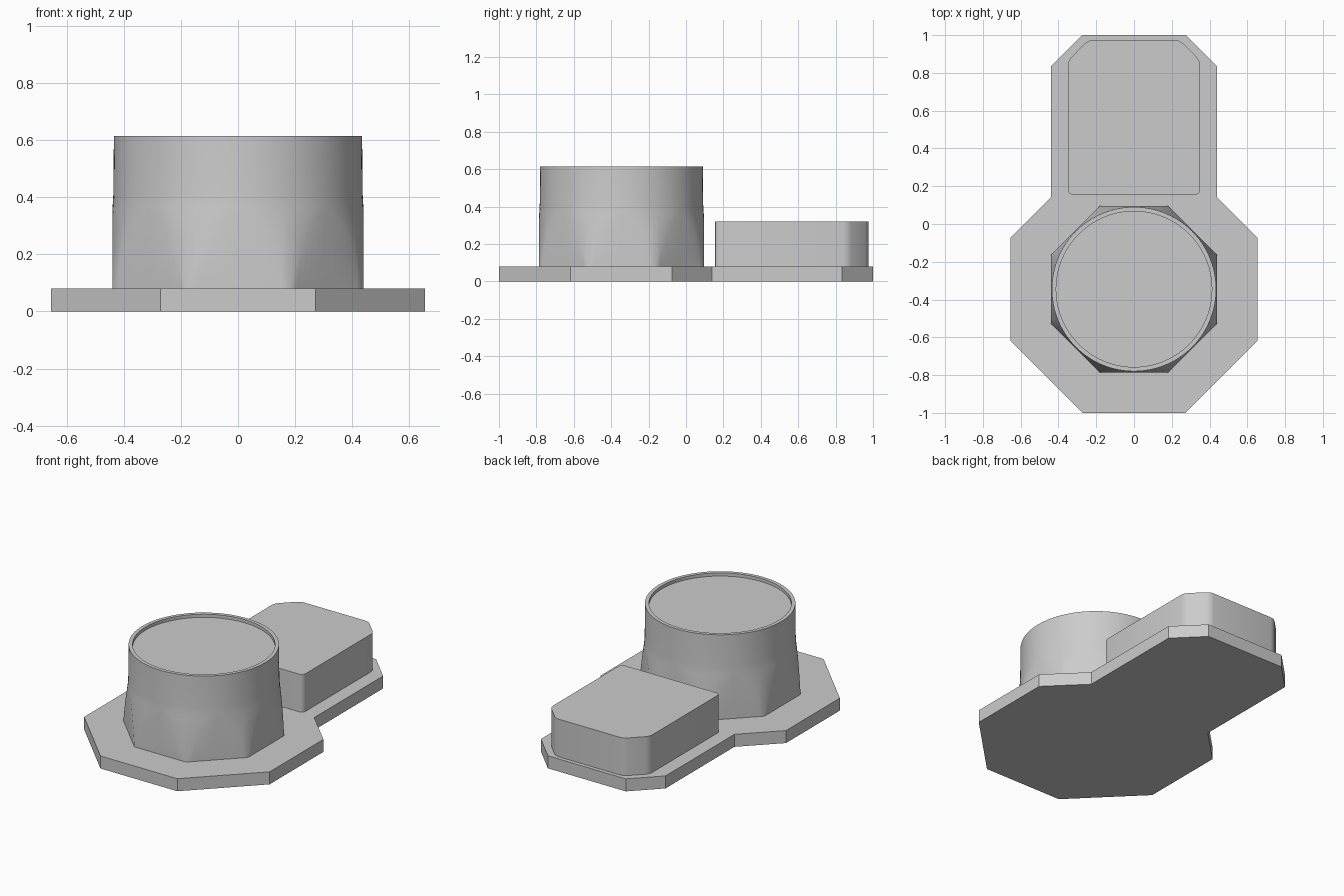
import bpy, bmesh
from math import pi, cos, sin, tan

cube = bpy.data.objects.get("Cube")
if cube:
    bpy.data.objects.remove(cube, do_unlink=True)

grey = bpy.data.materials.new("plain grey")
grey.use_nodes = True
color = (0.6, 0.6, 0.6, 1)
grey.diffuse_color = color
grey.node_tree.nodes["Principled BSDF"].inputs["Base Color"].default_value = color

CY = -0.345       # tower centre
BASE = 0.08       # plate thickness
STEP = pi / 8


def finish(bm, name, smooth=False):
    bmesh.ops.remove_doubles(bm, verts=bm.verts, dist=0.0005)
    bmesh.ops.recalc_face_normals(bm, faces=bm.faces)
    mesh = bpy.data.meshes.new(name)
    bm.to_mesh(mesh)
    bm.free()
    mesh.materials.append(grey)
    obj = bpy.data.objects.new(name, mesh)
    bpy.context.collection.objects.link(obj)
    if smooth:
        bpy.ops.object.select_all(action='DESELECT')
        obj.select_set(True)
        bpy.context.view_layer.objects.active = obj
        bpy.ops.object.shade_smooth_by_angle(angle=pi / 6)
    return obj


def prism(half, z0, z1):
    """Extrude an outline given by its +x half, front to back."""
    outline = half + [(-x, y) for x, y in reversed(half)]
    bm = bmesh.new()
    face = bm.faces.new([bm.verts.new((x, y, z0)) for x, y in outline])
    top = bmesh.ops.extrude_face_region(bm, geom=[face])["geom"]
    for v in top:
        if isinstance(v, bmesh.types.BMVert):
            v.co.z = z1
    return bm


# Base plate: an octagon with a chamfered tongue at the back
A = 0.655
s = A * tan(STEP)
plate = [(s, CY - A), (A, CY - s), (A, CY + s), (0.44, 0.14), (0.44, 0.835), (0.275, 1.0)]
finish(prism(plate, 0, BASE), "base_plate")

# Rear box: upright edges softened, back corners chamfered
box = prism([(0.35, 0.155), (0.35, 0.865), (0.24, 0.975)], BASE, 0.32)
upright = [e for e in box.edges if abs(e.verts[0].co.z - e.verts[1].co.z) > 0.1]
bmesh.ops.bevel(box, geom=upright, offset=0.025, segments=3, profile=0.5, affect='EDGES')
finish(box, "rear_box", True)

# Tower: octagonal foot cut by a cone into arches, blending to a round rim
N = 96
FLAT, CREST, TOP = 0.44, 0.355, 0.615
CORNER = FLAT / cos(STEP)


def octagon(a):
    return FLAT / cos((a + STEP) % (2 * STEP) - STEP)


def arch(a):
    return BASE + (CREST - BASE) * (CORNER - octagon(a)) / (CORNER - FLAT)


rings = [
    lambda a: (octagon(a), BASE),
    lambda a: (octagon(a), arch(a)),
    lambda a: (FLAT, CREST + 0.005),
    lambda a: (0.437, 0.41),
    lambda a: (0.435, TOP),
    lambda a: (0.412, TOP),
    lambda a: (0.412, TOP - 0.02),
]
bm = bmesh.new()
loops = []
for ring in rings:
    loop = []
    for i in range(N):
        a = 2 * pi * i / N
        r, z = ring(a)
        loop.append(bm.verts.new((r * cos(a), CY + r * sin(a), z)))
    loops.append(loop)
for low, high in zip(loops, loops[1:]):
    for i in range(N):
        j = (i + 1) % N
        bm.faces.new((low[i], low[j], high[j], high[i]))
bm.faces.new(loops[0])
bm.faces.new(loops[-1])
finish(bm, "tower", True)
